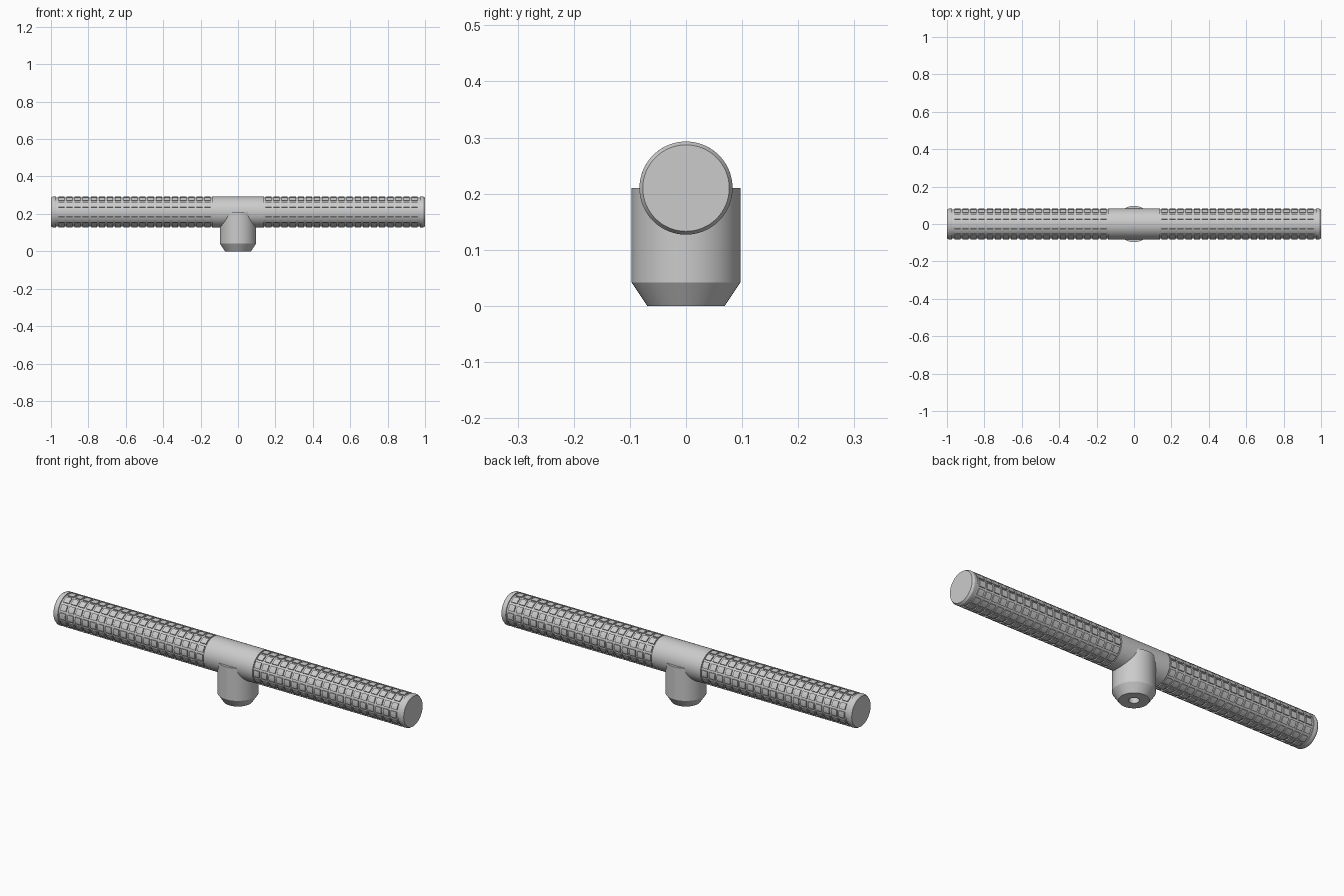
import bpy, bmesh
from math import pi, sin, cos, radians
from mathutils import Matrix

if "Cube" in bpy.data.objects:
    bpy.data.objects.remove(bpy.data.objects["Cube"])

R, CORE, ZC = 0.083, 0.077, 0.21   # outer radius, groove radius, bar axis height


def finish(bm, name, smooth=True):
    bmesh.ops.remove_doubles(bm, verts=bm.verts, dist=1e-5)
    bmesh.ops.recalc_face_normals(bm, faces=bm.faces)
    me = bpy.data.meshes.new(name)
    bm.to_mesh(me)
    bm.free()
    ob = bpy.data.objects.new(name, me)
    bpy.context.collection.objects.link(ob)
    if smooth:
        bpy.ops.object.select_all(action='DESELECT')
        ob.select_set(True)
        bpy.context.view_layer.objects.active = ob
        bpy.ops.object.shade_smooth_by_angle(angle=radians(30))
    return ob


def lathe(name, profile, matrix, steps=64):
    """Revolve (radius, height) points around z, then place with matrix."""
    bm = bmesh.new()
    vs = [bm.verts.new((r, 0, h)) for r, h in profile]
    es = [bm.edges.new(p) for p in zip(vs, vs[1:])]
    bmesh.ops.spin(bm, geom=vs + es, cent=(0, 0, 0), axis=(0, 0, 1),
                   angle=2 * pi, steps=steps, use_merge=True)
    bm.transform(matrix)
    return finish(bm, name)


# horizontal bar: end caps, grooved core and plain centre collar
half = [(R, 0.14), (CORE, 0.14), (CORE, 0.972), (R - 0.001, 0.972),
        (R, 0.976), (R, 0.99), (CORE, 1.0), (0, 1.0)]
profile = [(r, -h) for r, h in reversed(half)] + half
lathe("cross_bar", profile,
      Matrix.Translation((0, 0, ZC)) @ Matrix.Rotation(pi / 2, 4, 'Y'))

# vertical stem with tapered foot and a bolt hole underneath
lathe("stem", [(0, 0.06), (0.024, 0.06), (0.024, 0), (0.069, 0),
               (0.097, 0.042), (0.097, ZC), (0, ZC)], Matrix.Identity(4))

# raised grip pads in a grid around each arm
COLS, ROWS, X0, X1, GAP = 19, 12, 0.146, 0.972, 0.011
pitch = (X1 - X0) / COLS
step = 2 * pi / ROWS
pad_angle = step - GAP / R
SEG = 4
bm = bmesh.new()
for side in (-1, 1):
    for c in range(COLS):
        xa = X0 + c * pitch
        xs = (side * xa, side * (xa + pitch - GAP))
        for row in range(ROWS):
            sections = []
            for k in range(SEG + 1):
                a = row * step + pad_angle * (k / SEG - 0.5)
                sections.append([bm.verts.new((x, r * cos(a), ZC + r * sin(a)))
                                 for x, r in ((xs[0], CORE - 0.002), (xs[0], R),
                                              (xs[1], R), (xs[1], CORE - 0.002))])
            for s, t in zip(sections, sections[1:]):
                for i in range(4):
                    j = (i + 1) % 4
                    bm.faces.new((s[i], s[j], t[j], t[i]))
            bm.faces.new(sections[0])
            bm.faces.new(sections[-1])
finish(bm, "grip_pads")
